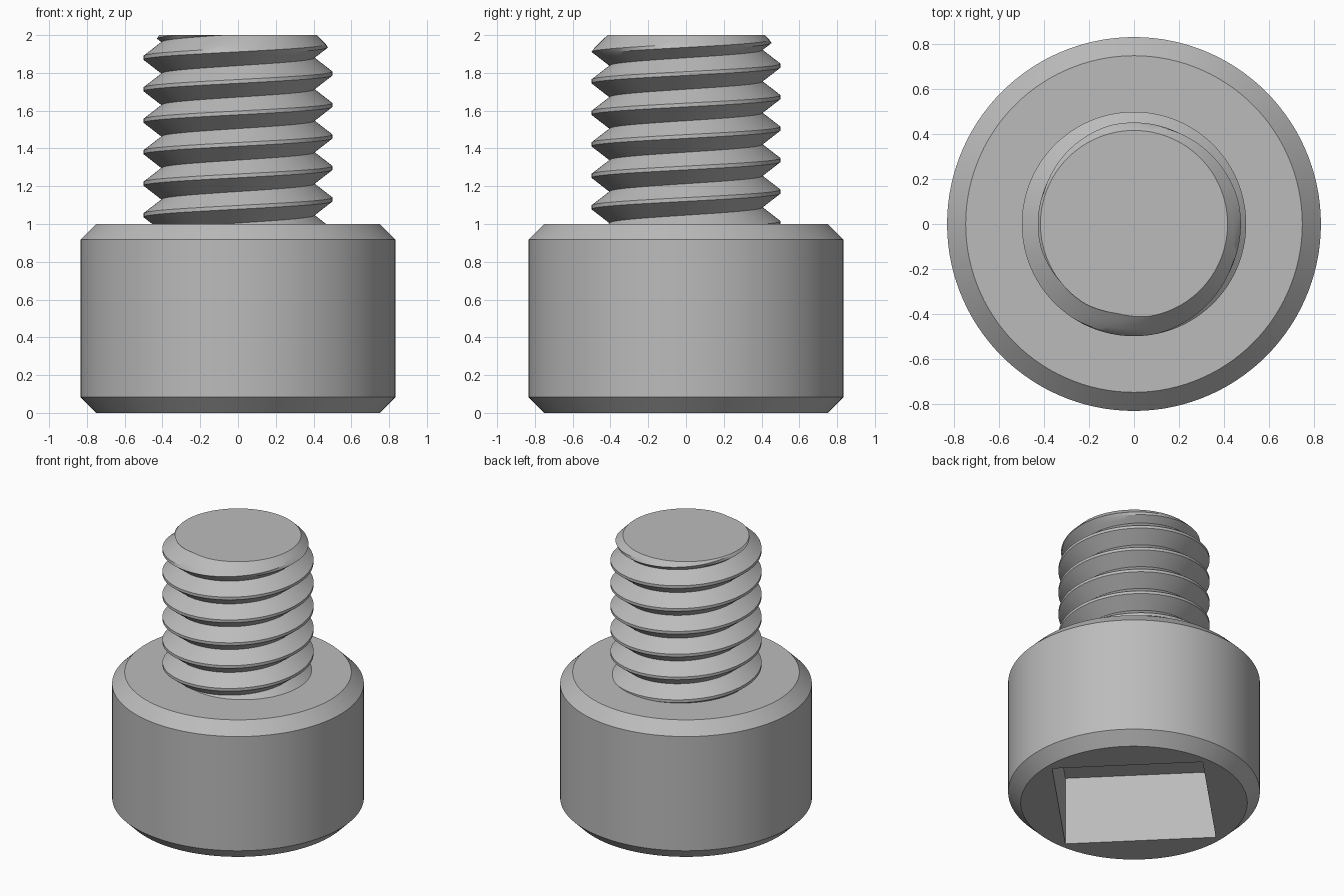
import bpy, bmesh, math

if "Cube" in bpy.data.objects:
    bpy.data.objects.remove(bpy.data.objects["Cube"], do_unlink=True)

SEGMENTS = 120
TAU = 2 * math.pi
PITCH = 1 / 6
CREST_R, ROOT_R, TIP_R = 0.5, 0.405, 0.417
FLAT = 0.06          # half width of the thread crest, in pitches
CREST_Z = 1.13       # crest height on the +x side
BASE_Z, TOP_Z = 0.99, 2.0

steel = bpy.data.materials.new("grey steel")
steel.use_nodes = True
colour = (0.5, 0.5, 0.5, 1)
steel.diffuse_color = colour
steel.node_tree.nodes["Principled BSDF"].inputs["Base Color"].default_value = colour


def make_object(name, bm):
    bmesh.ops.recalc_face_normals(bm, faces=bm.faces)
    mesh = bpy.data.meshes.new(name)
    bm.to_mesh(mesh)
    bm.free()
    mesh.materials.append(steel)
    obj = bpy.data.objects.new(name, mesh)
    bpy.context.collection.objects.link(obj)
    return obj


def smooth(obj):
    bpy.ops.object.select_all(action='DESELECT')
    obj.select_set(True)
    bpy.context.view_layer.objects.active = obj
    bpy.ops.object.shade_smooth_by_angle(angle=math.radians(25))


def skin(bm, rows, closed):
    """Join rows of vertices with quads."""
    for low, high in zip(rows, rows[1:]):
        for i in range(len(low) - (0 if closed else 1)):
            j = (i + 1) % len(low)
            bm.faces.new((low[i], low[j], high[j], high[i]))


# Head: chamfered cylinder
bm = bmesh.new()
rings = []
for r, z in ((0.75, 0), (0.833, 0.083), (0.833, 0.917), (0.75, 1)):
    rings.append([bm.verts.new((r * math.cos(TAU * i / SEGMENTS),
                                r * math.sin(TAU * i / SEGMENTS), z))
                  for i in range(SEGMENTS)])
skin(bm, rings, True)
bm.faces.new(rings[0])
bm.faces.new(rings[-1])
head = make_object("head", bm)

# Square drive socket, cut half way up into the head
bm = bmesh.new()
side = math.sqrt(0.5)
corners = [(side, 0), (0, side), (-side, 0), (0, -side)]
square = [[bm.verts.new((x, y, z)) for x, y in corners] for z in (-0.5, 0.5)]
skin(bm, square, True)
bm.faces.new(square[0])
bm.faces.new(square[1])
cutter = make_object("socket_cutter", bm)
cutter.hide_render = True
cut = head.modifiers.new("socket", 'BOOLEAN')
cut.operation = 'DIFFERENCE'
cut.solver = 'EXACT'
cut.object = cutter
bpy.context.view_layer.objects.active = head
bpy.ops.object.modifier_apply(modifier=cut.name)
bpy.data.objects.remove(cutter, do_unlink=True)
smooth(head)


# Threaded shank: helical rows, trimmed flat at both ends and chamfered at the tip
def thread_radius(z, angle):
    phase = (z - CREST_Z) / PITCH - angle / TAU
    distance = abs(phase - round(phase))
    slope = max(0, distance - FLAT) / (0.5 - FLAT)
    radius = CREST_R + (ROOT_R - CREST_R) * slope
    return min(radius, TIP_R + TOP_Z - z)


STEPS = 8
phases = [-FLAT] + [FLAT + (1 - 2 * FLAT) * k / STEPS for k in range(STEPS)]
bm = bmesh.new()
rows = []
for turn in range(-3, 8):
    for phase in phases:
        row = []
        for i in range(SEGMENTS + 1):
            angle = TAU * i / SEGMENTS
            z = CREST_Z + PITCH * (turn + phase + i / SEGMENTS)
            z = min(max(z, BASE_Z), TOP_Z)
            r = thread_radius(z, angle)
            row.append(bm.verts.new((r * math.cos(angle), r * math.sin(angle), z)))
        rows.append(row)
skin(bm, rows, False)
bmesh.ops.remove_doubles(bm, verts=bm.verts, dist=0.0002)
for level in (BASE_Z, TOP_Z):
    rim = [e for e in bm.edges if e.is_boundary
           and all(abs(v.co.z - level) < 0.001 for v in e.verts)]
    bmesh.ops.edgeloop_fill(bm, edges=rim)
smooth(make_object("threaded_shank", bm))
